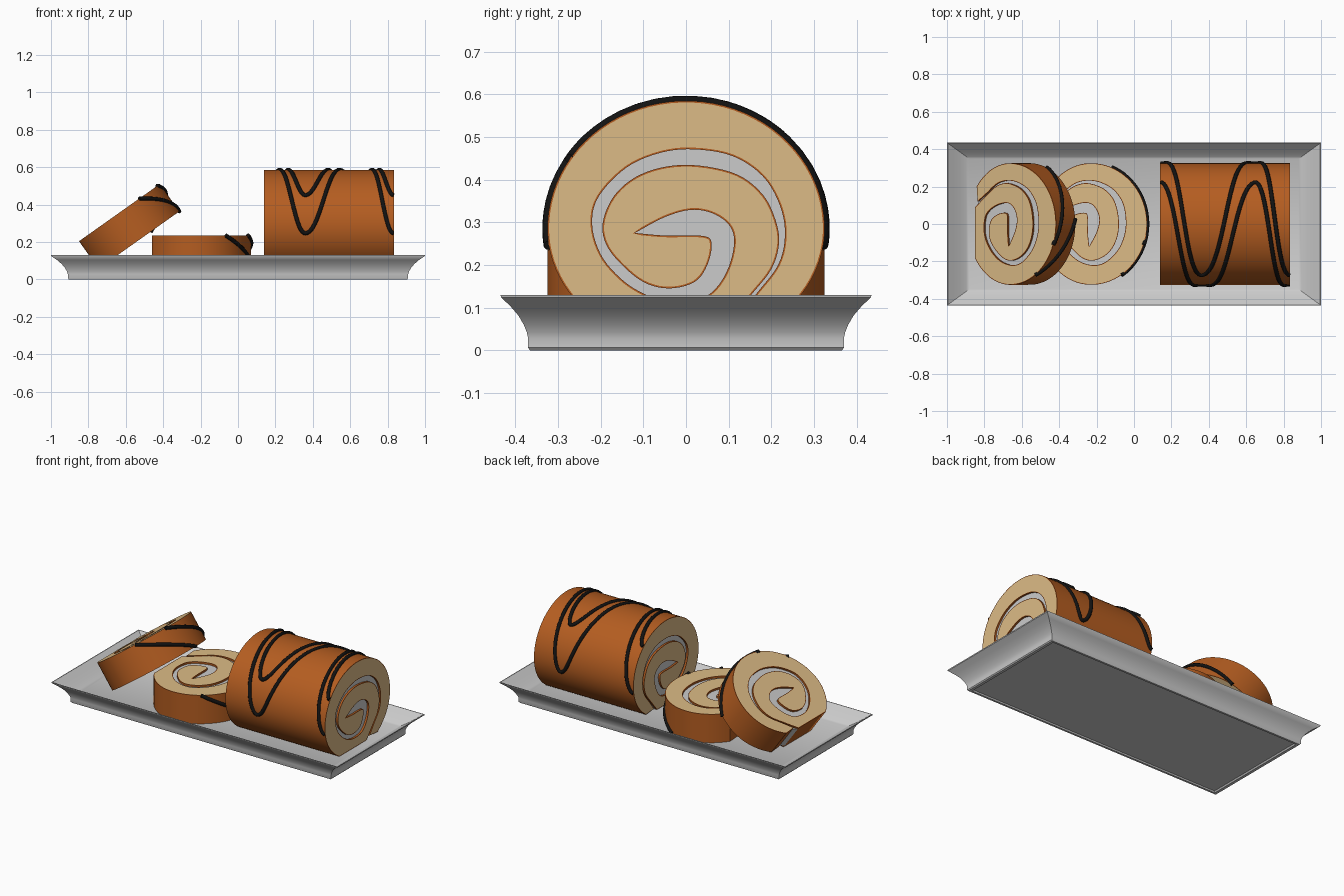
import bpy, bmesh
from math import sin, cos, pi, radians
from mathutils import Matrix, Vector

if "Cube" in bpy.data.objects:
    bpy.data.objects.remove(bpy.data.objects["Cube"])

FLOOR = 0.055


def material(name, rgb):
    m = bpy.data.materials.new(name)
    m.diffuse_color = (*rgb, 1)
    m.use_nodes = True
    m.node_tree.nodes["Principled BSDF"].inputs["Base Color"].default_value = m.diffuse_color
    return m


CRUST = material("crust", (0.46, 0.11, 0.015))
SPONGE = material("sponge", (0.72, 0.50, 0.24))
CHOCOLATE = material("chocolate", (0.006, 0.006, 0.006))


def finish(bm, name, mats=(), matrix=Matrix(), angle=35):
    bmesh.ops.recalc_face_normals(bm, faces=bm.faces)
    me = bpy.data.meshes.new(name)
    bm.to_mesh(me)
    bm.free()
    for m in mats:
        me.materials.append(m)
    me.shade_smooth()
    me.set_sharp_from_angle(angle=radians(angle))
    ob = bpy.data.objects.new(name, me)
    ob.matrix_world = matrix
    bpy.context.collection.objects.link(ob)
    return ob


def spline(pts, n=5):
    """Catmull-Rom curve through the points."""
    p = [Vector(q) for q in pts]
    p = [2 * p[0] - p[1]] + p + [2 * p[-1] - p[-2]]
    out = []
    for a, b, c, d in zip(p, p[1:], p[2:], p[3:]):
        for i in range(n):
            t = i / n
            out.append(0.5 * (2 * b + (c - a) * t + (2 * a - 5 * b + 4 * c - d) * t * t
                              + (3 * b - a - 3 * c + d) * t ** 3))
    return out + [p[-2]]


def rim(deg, grow=0.0):
    """Point on the outer outline; 0 is the top, positive is towards +y."""
    f = radians(deg)
    b = 0.30 if cos(f) > 0 else 0.278
    return Vector(((0.325 + grow) * sin(f), 0.23 + (b + grow) * cos(f)))


# Cross-section: both edges of the spiral filling, from centre to outside (y, z)
inner_edge = spline([(-.12, .275), (-.05, .269), (.04, .268), (.06, .25), (.05, .2), (.02, .16),
                     (-.04, .145), (-.1, .16), (-.155, .205), (-.188, .25), (-.195, .3),
                     (-.17, .36), (-.12, .405), (-.05, .43), (.03, .433), (.12, .412),
                     (.18, .365), (.21, .305), (.218, .25), (.2, .19), (.153, .13), (.09, FLOOR)])
outer_edge = spline([(-.12, .275), (-.05, .312), (.01, .329), (.06, .322), (.1, .295), (.113, .255),
                     (.1, .195), (.07, .145), (.03, .12), (-.04, .115), (-.1, .133),
                     (-.155, .17), (-.2, .225), (-.22, .295), (-.205, .36), (-.14, .428),
                     (-.06, .463), (.02, .471), (.11, .455), (.18, .408), (.22, .34),
                     (.232, .27), (.216, .2), (.163, .13), (.12, .072)])
drop = Vector((0, FLOOR))
inner_edge = [p - drop for p in inner_edge]
outer_edge = [p - drop for p in outer_edge]
outline = [rim(142 - 4.5 * i) for i in range(65)]
cake_section = outline + inner_edge[::-1] + outer_edge[1:]
cream_section = inner_edge + outer_edge[:0:-1]


def extrude(section, x0, x1):
    bm = bmesh.new()
    a = [bm.verts.new((x0, p.x, max(p.y, 0))) for p in section]
    b = [bm.verts.new((x1, p.x, max(p.y, 0))) for p in section]
    caps = [bm.faces.new(a[::-1]), bm.faces.new(b)]
    n = len(section)
    for i in range(n):
        j = (i + 1) % n
        bm.faces.new((a[i], a[j], b[j], b[i]))
    bmesh.ops.recalc_face_normals(bm, faces=bm.faces)
    return bm, caps


def cake(name, length, matrix, stripes):
    # sponge with a thin crust line round each cut end
    bm, caps = extrude(cake_section, 0, length)
    for c in caps:
        c.material_index = 1
        ring = bmesh.ops.inset_region(bm, faces=[c], thickness=0.004, use_even_offset=False)
        for f in ring["faces"]:
            f.material_index = 0
    finish(bm, name + "_sponge", (CRUST, SPONGE), matrix)
    # filling set slightly back from the cut ends
    bm, caps = extrude(cream_section, 0.012, length - 0.012)
    finish(bm, name + "_filling", (), matrix)
    # chocolate drizzle lines lying on the crust
    for k, path in enumerate(stripes):
        cu = bpy.data.curves.new(f"{name}_drizzle_{k + 1}", "CURVE")
        cu.dimensions = "3D"
        cu.bevel_depth = 0.011
        cu.bevel_resolution = 2
        cu.use_fill_caps = True
        sp = cu.splines.new("POLY")
        sp.points.add(len(path) - 1)
        for pt, (t, deg) in zip(sp.points, path):
            q = rim(deg, 0.001)
            pt.co = (t, q.x, q.y, 1)
        sp.use_smooth = True
        cu.materials.append(CHOCOLATE)
        ob = bpy.data.objects.new(cu.name, cu)
        ob.matrix_world = matrix
        bpy.context.collection.objects.link(ob)


def wave(low, high, keys, n=28):
    """Zigzag drizzle swinging between two rim angles at the key positions."""
    path = []
    for k, (a, b) in enumerate(zip(keys, keys[1:])):
        for i in range(n + 1):
            w = 0.5 + 0.5 * cos(pi * (i / n + k))
            path.append((a + (b - a) * i / n, low + (high - low) * w))
        if k < len(keys) - 2:
            path.pop()
    return path


def streak(a, b, n=20):
    return [(0.18 * i / n, a + (b - a) * i / n) for i in range(n + 1)]


# Uncut roll
keys = (0.003, 0.22, 0.51, 0.692)
cake("roll", 0.695, Matrix.Translation((0.14, 0, FLOOR)),
     [wave(-57, 98, keys), wave(-98, 43, keys)])

# One slice lying flat, one leaning on it
streaks = [streak(-57, 5), streak(-20, 68)]
for name, pos, deg in (("flat_slice", (-0.46, 0, FLOOR + 0.18), 90),
                       ("leaning_slice", (-0.85, 0, 0.204), 54.7)):
    cake(name, 0.18, Matrix.Translation(pos) @ Matrix.Rotation(radians(deg), 4, "Y"), streaks)

# Tray: rectangular rings from under the base, round the flared rim, to the floor
profile = [(-0.32, 0.008), (-0.25, 0.0), (-0.06, 0.0), (0, 0.006), (0, 0.028), (0.05, 0.042),
           (0.16, 0.06), (0.36, 0.082), (0.65, 0.104), (0.98, 0.124), (1.0, 0.13),
           (0.95, 0.13), (0.6, 0.106), (0.2, 0.08), (-0.15, 0.062), (-0.33, FLOOR)]
bm = bmesh.new()
rings = [[bm.verts.new((sx * (0.91 + 0.09 * s), sy * (0.37 + 0.065 * s), z))
          for sx, sy in ((-1, -1), (1, -1), (1, 1), (-1, 1))] for s, z in profile]
for a, b in zip(rings, rings[1:]):
    for i in range(4):
        j = (i + 1) % 4
        bm.faces.new((a[i], a[j], b[j], b[i]))
bm.faces.new(rings[0][::-1])
bm.faces.new(rings[-1])
finish(bm, "tray")
